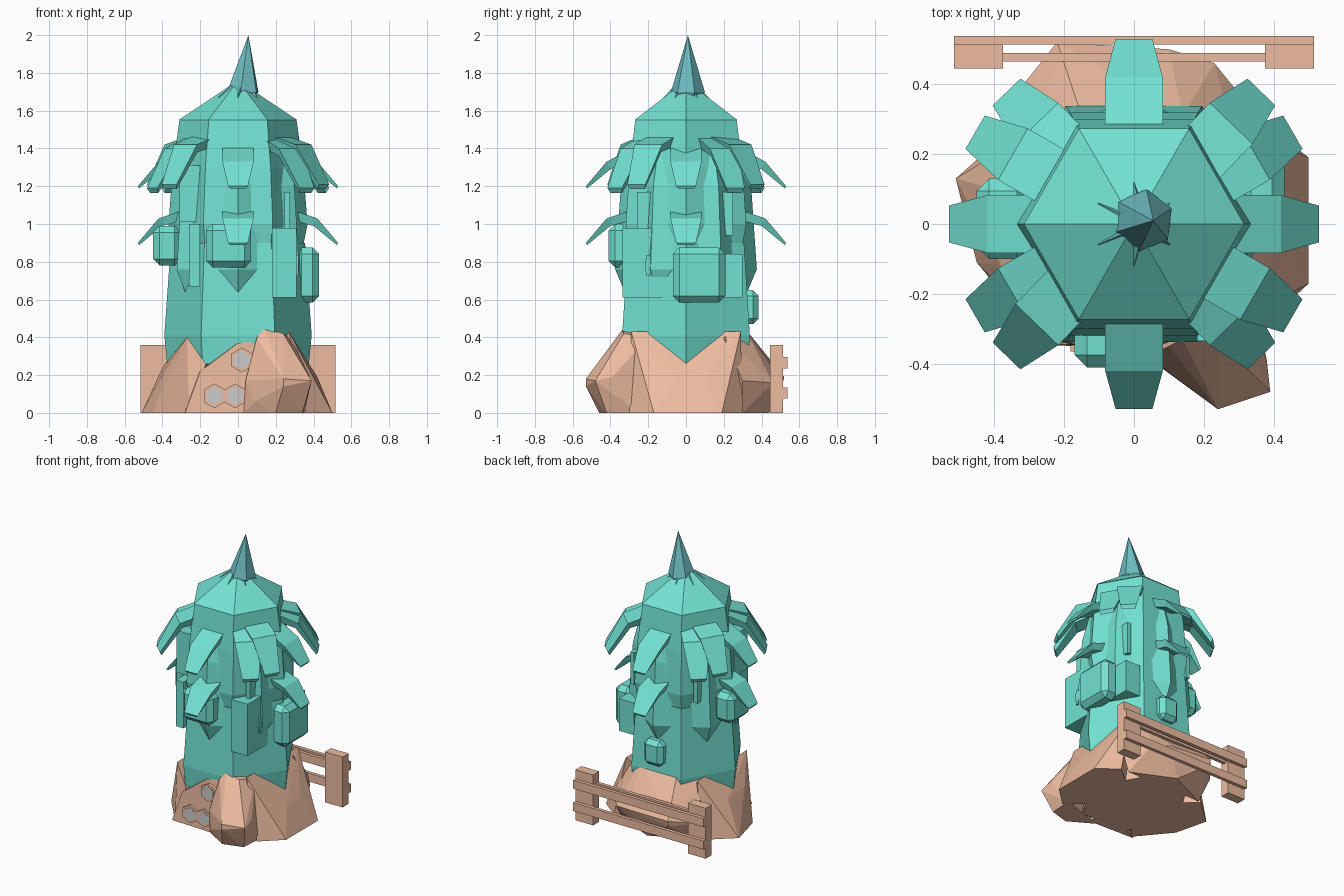
import bpy, bmesh
from math import sin, cos, pi, radians
from mathutils import Matrix, Vector

if "Cube" in bpy.data.objects:
    bpy.data.objects.remove(bpy.data.objects["Cube"])


def material(name, rgb):
    m = bpy.data.materials.new(name)
    m.diffuse_color = (*rgb, 1)
    m.use_nodes = True
    m.node_tree.nodes["Principled BSDF"].inputs["Base Color"].default_value = m.diffuse_color
    return m


TEAL = material("teal", (0.17, 0.76, 0.65))
BLUE = material("blue_teal", (0.16, 0.52, 0.55))
CLAY = material("clay", (0.85, 0.50, 0.35))


def finish(bm, name, mat=None):
    bmesh.ops.recalc_face_normals(bm, faces=bm.faces[:])
    me = bpy.data.meshes.new(name)
    bm.to_mesh(me)
    bm.free()
    ob = bpy.data.objects.new(name, me)
    bpy.context.collection.objects.link(ob)
    if mat:
        me.materials.append(mat)
    return ob


def skin(bm, loops):
    for a, b in zip(loops, loops[1:]):
        for i in range(len(a)):
            j = (i + 1) % len(a)
            bm.faces.new((a[i], a[j], b[j], b[i]))
    bm.faces.new(loops[0])
    bm.faces.new(loops[-1])


def lathe(name, rings, sides, turn=0, mat=TEAL):
    """Closed column from (radius, z, centre x, centre y) rings."""
    bm = bmesh.new()
    skin(bm, [[bm.verts.new((cx + r * cos(turn + 2 * pi * i / sides),
                             cy + r * sin(turn + 2 * pi * i / sides), z))
               for i in range(sides)] for r, z, cx, cy in rings])
    bmesh.ops.remove_doubles(bm, verts=bm.verts[:], dist=0.0005)
    return finish(bm, name, mat)


def box(name, x, y, z, mat=TEAL, bevel=0):
    lo, hi = Vector((x[0], y[0], z[0])), Vector((x[1], y[1], z[1]))
    bm = bmesh.new()
    bmesh.ops.create_cube(bm, size=1)
    for v in bm.verts:
        v.co = (lo + hi) / 2 + v.co * (hi - lo)
    if bevel:
        bmesh.ops.bevel(bm, geom=bm.edges[:], offset=bevel, segments=1,
                        affect='EDGES')
    return finish(bm, name, mat)


def rock(name, points):
    bm = bmesh.new()
    for p in points:
        bm.verts.new(p)
    res = bmesh.ops.convex_hull(bm, input=bm.verts[:])
    junk = list({v for v in res["geom_interior"] if isinstance(v, bmesh.types.BMVert)})
    bmesh.ops.delete(bm, geom=junk, context='VERTS')
    bmesh.ops.dissolve_limit(bm, angle_limit=0.03, verts=bm.verts[:], edges=bm.edges[:])
    return finish(bm, name, CLAY)


def leaf(name, angle, sections):
    """Drooping leaf from (radius, z, width, thickness) sections."""
    bm = bmesh.new()
    skin(bm, [[bm.verts.new(p) for p in ((r, -w / 2, z), (r, w / 2, z),
                                         (r - t * .5, w * .4, z - t), (r - t * .5, -w * .4, z - t))]
              for r, z, w, t in sections])
    bmesh.ops.transform(bm, matrix=Matrix.Rotation(radians(angle), 4, 'Z'), verts=bm.verts[:])
    return finish(bm, name, TEAL)


def plate(name, radius, depth, matrix, mat):
    bm = bmesh.new()
    bmesh.ops.create_cone(bm, cap_ends=True, segments=6, radius1=radius, radius2=radius, depth=depth)
    bmesh.ops.transform(bm, matrix=matrix, verts=bm.verts[:])
    return finish(bm, name, mat)


# stacked hexagonal body with pointed undersides
lathe("lower_body", [(0, .2, 0, 0), (.375, .26, 0, 0), (.39, .41, 0, 0), (.355, .9, 0, 0)], 6)
lathe("middle_body", [(.29, .56, 0, 0), (.375, .76, 0, 0), (.345, 1.2, 0, 0), (.3, 1.38, 0, 0)], 6, pi / 6)
lathe("upper_body", [(.34, .86, 0, 0), (.368, 1.0, 0, 0), (.345, 1.3, 0, 0), (.31, 1.55, 0, 0)], 6)
lathe("roof_cap", [(.315, 1.55, 0, 0), (0, 1.76, 0, 0)], 6)

# leaning spike with a jagged collar
lathe("top_spike", [(.075, 1.66, .02, .01), (.09, 1.7, .025, .01), (0, 2.0, .055, .01)], 6, .4, BLUE)
for i in range(6):
    a = radians(60 * i + 30)
    lathe("spike_collar", [(.045, 1.67, .075 * cos(a), .075 * sin(a)),
                           (0, 1.76, .035 * cos(a) + .02, .035 * sin(a))], 3, a, BLUE if i % 2 else TEAL)

# drooping leaves in two tiers
for a in (0, 90, 180, 270):
    leaf("upper_leaf", a, [(.27, 1.41, .165, .05), (.42, 1.33, .165, .04), (.53, 1.2, .105, .012)])
    leaf("lower_leaf", a, [(.27, 1.08, .165, .05), (.42, 1.03, .165, .04), (.53, .9, .105, .012)])
for a in (38, 142, 218, 322):
    for d, dz in ((-8, 0), (8, .02)):
        leaf("corner_leaf", a + d, [(.24, 1.47, .17, .05), (.40, 1.40 + dz, .17, .04),
                                    (.525, 1.19 + dz, .11, .025)])

# bevelled lumps, flat panels and slats on the body
box("front_block", (-.17, .07), (-.41, -.28), (.77, 1.0), bevel=.035)
box("right_block", (.3, .43), (-.07, .21), (.585, .875), bevel=.035)
box("left_block", (-.45, -.3), (-.1, .13), (.78, .99), bevel=.035)
box("back_block", (-.07, .08), (.28, .385), (.47, .65), bevel=.03)
box("corner_panel", (.18, .31), (-.335, .0), (.61, .98))
box("side_panel", (.2, .32), (.05, .3), (.61, .84))
box("left_panel", (-.31, -.2), (-.25, -.1), (1.01, 1.31))
box("left_slat", (-.26, -.2), (-.33, -.2), (.67, 1.0))
for x, y in ((.26, -.22), (.25, .21), (-.25, .21)):
    box("bark_slat", (x - .015, x + .015), (y - .04, y + .04), (.94, 1.17))
plate("knot_hole", .035, .02, Matrix.Translation((.31, -.2, .78)) @ Matrix.Diagonal((1, .5, 1.8, 1))
      @ Matrix.Rotation(pi / 2, 4, 'Y'), TEAL)

# rocky foot
rock("front_boulder", [(.03, -.36, 0), (.04, -.38, .17), (.1, -.35, .4), (.14, -.33, .45), (.24, -.33, .42),
                       (.38, -.39, .19), (.39, -.48, .17), (.24, -.53, .18), (.24, -.53, .14), (.37, -.42, .14),
                       (.09, -.42, .06), (.2, -.46, 0), (.34, -.42, 0), (.35, -.25, 0), (.28, -.2, .4)])
rock("back_rock", [(-.22, .52, .19), (-.22, .51, .15), (.1, .5, .18), (.23, .46, .16), (.36, .3, .17),
                   (-.34, .37, .15), (-.15, .31, .45), (.14, .31, .45), (0, .44, 0), (.3, .3, 0),
                   (-.3, .3, 0), (.3, .2, .4), (-.28, .2, .38)])
rock("left_rock", [(-.51, .13, 0), (-.45, -.11, 0), (-.4, .1, .24), (-.38, -.12, .24), (-.27, -.3, .4),
                   (-.26, -.34, 0), (-.28, .27, .4), (-.32, .3, 0), (0, 0, 0), (-.17, -.345, .26)])
rock("right_rock", [(.5, .19, 0), (.5, -.17, 0), (.42, -.05, .19), (.42, .1, .18), (.27, -.29, .43),
                    (.27, .29, .43), (.36, -.3, 0), (.36, .3, 0), (0, 0, 0)])
rock("front_rock", [(-.28, -.345, 0), (.1, -.36, 0), (-.2, -.345, .22), (-.12, -.34, .27), (.0, -.345, .37),
                    (.1, -.33, .38), (0, -.2, 0), (-.25, -.2, .2)])
# flat underside filling the gaps between the rocks
lathe("foot_core", [(.36, 0, 0, 0), (.34, .2, 0, 0)], 6, mat=CLAY)

# pale hexagonal plates with clay rims at the front
for x, z in ((-.125, .09), (-.015, .09), (.02, .28)):
    m = Matrix.Translation((x, -.35, z)) @ Matrix.Rotation(pi / 2, 4, 'X')
    plate("plate_rim", .065, .03, m, CLAY)
    plate("pale_plate", .048, .036, m, None)

# fence behind
for s in (-1, 1):
    box("fence_post", sorted((s * .375, s * .515)), (.445, .513), (0, .36), CLAY)
for z in (.075, .235):
    box("fence_rail", (-.515, .515), (.513, .538), (z, z + .06), CLAY)
box("inner_rail", (-.38, .38), (.465, .49), (.235, .295), CLAY)
